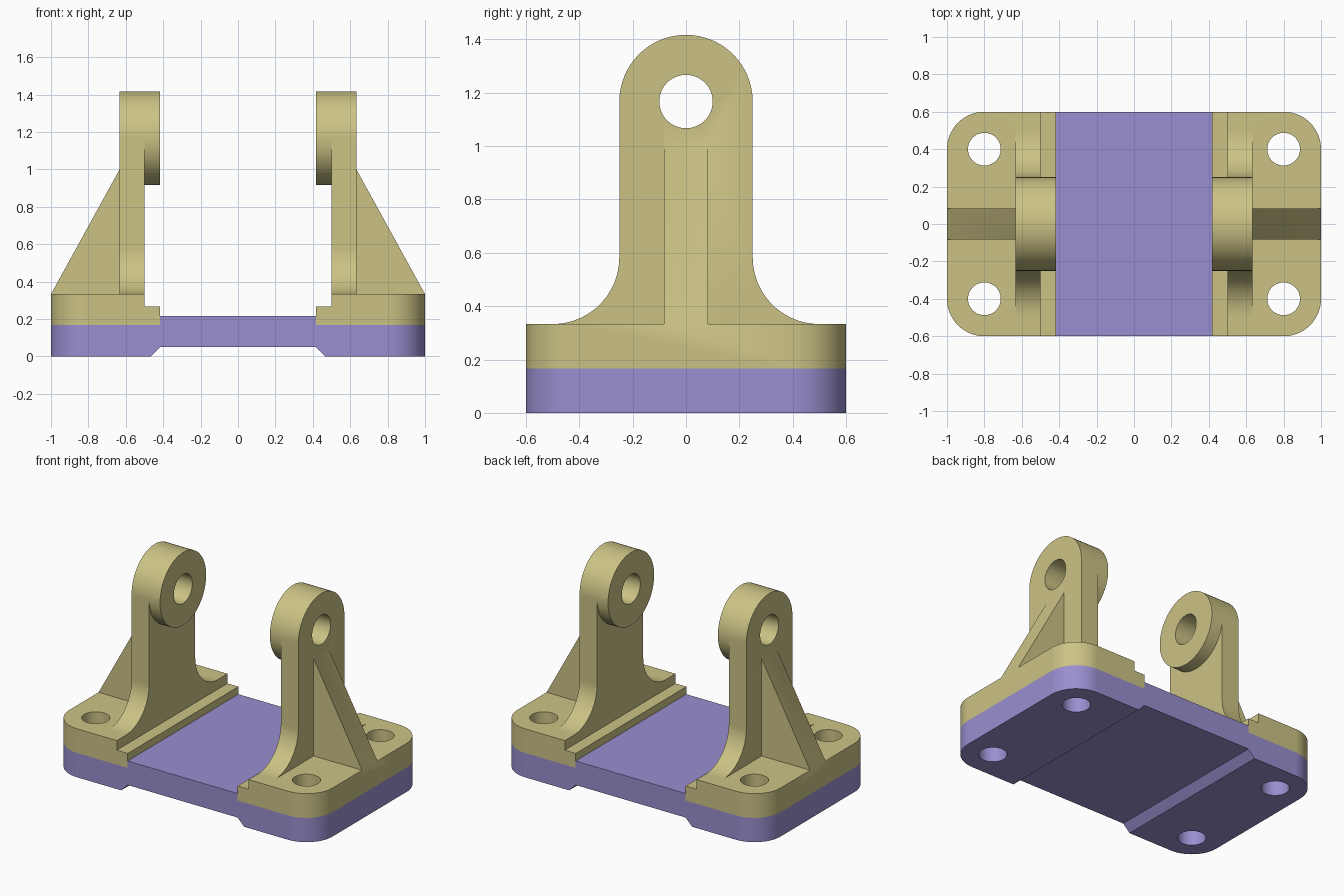
import bpy, bmesh, math
from mathutils import Vector

cube = bpy.data.objects.get("Cube")
if cube:
    bpy.data.objects.remove(cube, do_unlink=True)


def material(name, rgb):
    m = bpy.data.materials.new(name)
    m.use_nodes = True
    m.diffuse_color = (*rgb, 1)
    m.node_tree.nodes["Principled BSDF"].inputs["Base Color"].default_value = (*rgb, 1)
    return m


TAN = material("tan", (0.60, 0.545, 0.235))
PURPLE = material("purple", (0.32, 0.275, 0.63))


def arc(cx, cy, r, a0, a1, n):
    """Points along an arc, angles in degrees, both ends included."""
    angles = [math.radians(a0 + (a1 - a0) * i / n) for i in range(n + 1)]
    return [(cx + r * math.cos(a), cy + r * math.sin(a)) for a in angles]


def circle(cx, cy, r, n=64):
    return arc(cx, cy, r, 0, 360, n)[:-1]


def prism(name, points, axis, lo, hi, mat=None, corner=0.0):
    """Extrude a 2D outline along an axis; optionally round upright edges at |x| = 1."""
    place = {"x": lambda p, t: (t, p[0], p[1]),
             "y": lambda p, t: (p[0], t, p[1]),
             "z": lambda p, t: (p[0], p[1], t)}[axis]
    bm = bmesh.new()
    face = bm.faces.new([bm.verts.new(place(p, lo)) for p in points])
    out = bmesh.ops.extrude_face_region(bm, geom=[face])
    moved = [v for v in out["geom"] if isinstance(v, bmesh.types.BMVert)]
    bmesh.ops.translate(bm, verts=moved, vec=Vector(place((0, 0), hi - lo)))
    bmesh.ops.recalc_face_normals(bm, faces=bm.faces[:])
    if corner:
        edges = [e for e in bm.edges
                 if all(abs(abs(v.co.x) - 1) < 1e-4 for v in e.verts)
                 and abs(e.verts[0].co.z - e.verts[1].co.z) > 0.01]
        bmesh.ops.bevel(bm, geom=edges, offset=corner, segments=16,
                        profile=0.5, affect="EDGES")
    mesh = bpy.data.meshes.new(name)
    bm.to_mesh(mesh)
    bm.free()
    obj = bpy.data.objects.new(name, mesh)
    bpy.context.collection.objects.link(obj)
    if mat:
        mesh.materials.append(mat)
    return obj


def select(obj):
    bpy.ops.object.select_all(action="DESELECT")
    obj.select_set(True)
    bpy.context.view_layer.objects.active = obj


def combine(obj, other, operation):
    """Apply a boolean with another object, then discard that object."""
    mod = obj.modifiers.new("boolean", "BOOLEAN")
    mod.operation, mod.solver, mod.object = operation, "EXACT", other
    select(obj)
    bpy.ops.object.modifier_apply(modifier=mod.name)
    bpy.data.objects.remove(other, do_unlink=True)


def bolt_holes(obj, sides):
    for sx in sides:
        for sy in (-1, 1):
            drill = prism("drill", circle(sx * 0.8, sy * 0.4, 0.0875, 48), "z", -0.2, 0.6)
            combine(obj, drill, "DIFFERENCE")


def finish(obj):
    select(obj)
    bpy.ops.object.shade_smooth_by_angle(angle=math.radians(30))
    obj.modifiers.new("weighted_normals", "WEIGHTED_NORMAL").keep_sharp = True


# Base plate: raised middle with a shallow channel underneath
half = [(0.417, 0.05), (0.467, 0), (1, 0), (1, 0.167), (0.417, 0.167), (0.417, 0.215)]
outline = half + [(-x, z) for x, z in reversed(half)]
base = prism("base_plate", outline, "y", -0.6, 0.6, PURPLE, corner=0.2)
bolt_holes(base, (-1, 1))
finish(base)

# Bracket foot with a low step along its inner edge
foot = [(0.417, 0.167), (1, 0.167), (1, 0.333), (0.5, 0.333), (0.5, 0.267), (0.417, 0.267)]
bracket = prism("left_bracket", foot, "y", -0.6, 0.6, TAN, corner=0.2)

# Upright lug with a round head and filleted root
lug = ([(0.5, 0.25)] + arc(0.5, 0.583, 0.25, 270, 180, 20)
       + arc(0, 1.167, 0.25, 0, 180, 32)
       + arc(-0.5, 0.583, 0.25, 0, -90, 20) + [(-0.5, 0.25)])
combine(bracket, prism("lug", lug, "x", 0.5, 0.633, TAN), "UNION")

# Round boss on the inner side of the lug
combine(bracket, prism("boss", circle(0, 1.167, 0.25), "x", 0.417, 0.5, TAN), "UNION")

# Sloping rib on the outer side
rib = [(0.6, 0.25), (0.95, 0.25), (1, 0.333), (0.633, 1.0), (0.6, 1.0)]
combine(bracket, prism("rib", rib, "y", -0.083, 0.083, TAN), "UNION")

# Pin hole and bolt holes
combine(bracket, prism("pin_drill", circle(0, 1.167, 0.1), "x", 0.3, 0.8), "DIFFERENCE")
bolt_holes(bracket, (1,))

# Mirrored bracket on the other end
other = bracket.copy()
other.data = bracket.data.copy()
other.name = "right_bracket"
bpy.context.collection.objects.link(other)
bm = bmesh.new()
bm.from_mesh(other.data)
for v in bm.verts:
    v.co.x = -v.co.x
bmesh.ops.reverse_faces(bm, faces=bm.faces[:])
bm.to_mesh(other.data)
bm.free()

finish(bracket)
finish(other)
